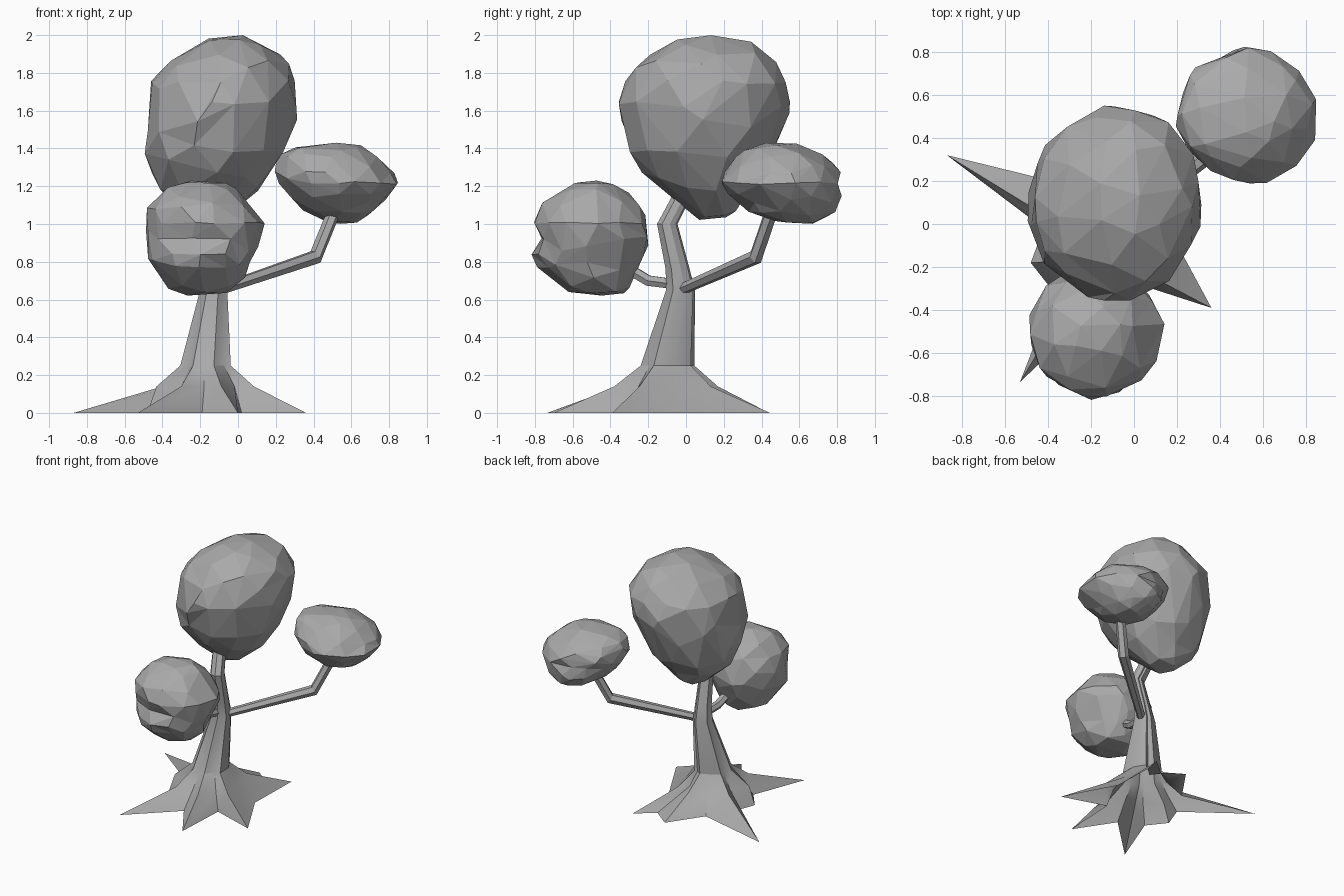
import bpy, bmesh, math, random
from mathutils import Vector

if "Cube" in bpy.data.objects:
    bpy.data.objects.remove(bpy.data.objects["Cube"])

random.seed(4)
grey = bpy.data.materials.new("plain grey")
grey.diffuse_color = (0.4, 0.4, 0.4, 1)
grey.use_nodes = True
grey.node_tree.nodes["Principled BSDF"].inputs["Base Color"].default_value = grey.diffuse_color


def finish(bm, name, smooth=False):
    bmesh.ops.recalc_face_normals(bm, faces=bm.faces)
    mesh = bpy.data.meshes.new(name)
    bm.to_mesh(mesh)
    bm.free()
    mesh.materials.append(grey)
    ob = bpy.data.objects.new(name, mesh)
    bpy.context.collection.objects.link(ob)
    bpy.ops.object.select_all(action='DESELECT')
    ob.select_set(True)
    bpy.context.view_layer.objects.active = ob
    if smooth:
        bpy.ops.object.shade_smooth_by_angle(angle=math.radians(30))
    return ob


def loft(bm, rings, cap_start=False):
    loops = [[bm.verts.new(p) for p in ring] for ring in rings]
    n = len(loops[0])
    for a, b in zip(loops, loops[1:]):
        for i in range(n):
            j = (i + 1) % n
            bm.faces.new((a[i], a[j], b[j], b[i]))
    bm.faces.new(loops[-1])
    if cap_start:
        bm.faces.new(loops[0][::-1])


# Trunk: star of root tips and valleys on the ground, drawn up into a bent stem
star = [(-.53, -.735), (-.19, -.41), (0, -.70), (.02, -.28), (.36, -.39),
        (.15, 0), (.16, .445), (.02, .33), (-.12, .44), (-.30, .18),
        (-.87, .32), (-.42, -.02), (-.48, -.18), (-.37, -.32)]
cx, cy = -.16, -.10
angles = [math.atan2(y - cy, x - cx) for x, y in star]
# height, centre x, centre y, ridge radius, valley radius
levels = [(.14, -.16, -.11, .28, .20), (.25, -.165, -.10, .145, .13),
          (.65, -.125, -.03, .078, .07), (.76, -.12, -.045, .065, .06),
          (1.0, -.11, -.10, .055, .05), (1.25, -.17, .03, .05, .045)]
rings = [[(x, y, 0) for x, y in star]]
for z, x, y, ridge, valley in levels:
    rings.append([(x + math.cos(a) * (valley if i % 2 else ridge),
                   y + math.sin(a) * (valley if i % 2 else ridge), z)
                  for i, a in enumerate(angles)])
bm = bmesh.new()
loft(bm, rings)
finish(bm, "trunk_and_roots", smooth=True)


# Branches: six-sided tubes along a bent path
def branch(name, path, radii):
    pts = [Vector(p) for p in path]
    rings = []
    for i, p in enumerate(pts):
        t = (pts[min(i + 1, len(pts) - 1)] - pts[max(i - 1, 0)]).normalized()
        side = t.cross(Vector((0, 0, 1))).normalized()
        up = side.cross(t)
        rings.append([p + radii[i] * (math.cos(k * math.pi / 3) * side
                                      + math.sin(k * math.pi / 3) * up)
                      for k in range(6)])
    bm = bmesh.new()
    loft(bm, rings, cap_start=True)
    finish(bm, name)


branch("right_branch", [(-.09, -.02, .655), (.41, .37, .825), (.53, .47, 1.12)],
       [.03, .04, .035])
branch("front_branch", [(-.12, -.05, .68), (-.14, -.20, .70), (-.16, -.30, .76),
                        (-.17, -.40, .85)], [.03, .032, .032, .03])


# Leaf clumps: faceted balls shaped by extents at each height (z, x0, x1, y0, y1)
def leaf_clump(name, rows, ratio):
    z0, z1 = rows[0][0], rows[-1][0]

    def extents(z):
        for a, b in zip(rows, rows[1:]):
            if z <= b[0] + 1e-5:
                t = (z - a[0]) / (b[0] - a[0])
                return [p + (q - p) * t for p, q in zip(a[1:], b[1:])]
        return rows[-1][1:]

    bm = bmesh.new()
    bmesh.ops.create_icosphere(bm, subdivisions=3, radius=1)
    for v in bm.verts:
        z = z0 + (z1 - z0) * (v.co.z + 1) / 2
        x0, x1, y0, y1 = extents(max(z0, min(z1, z)))
        r = math.hypot(v.co.x, v.co.y)
        k = random.uniform(.96, 1.04) / r if r > .01 else 0
        v.co = ((x0 + x1) / 2 + v.co.x * k * (x1 - x0) / 2,
                (y0 + y1) / 2 + v.co.y * k * (y1 - y0) / 2, z)
    ob = finish(bm, name)
    mod = ob.modifiers.new("facets", 'DECIMATE')
    mod.ratio = ratio


leaf_clump("crown_leaves", [
    (1.02, -.21, -.10, .06, .20), (1.08, -.30, 0, -.01, .27),
    (1.15, -.40, .08, -.08, .31), (1.25, -.46, .17, -.20, .40),
    (1.4, -.49, .26, -.31, .48), (1.6, -.49, .32, -.36, .54),
    (1.8, -.43, .31, -.31, .53), (1.9, -.32, .23, -.19, .44),
    (1.96, -.21, .14, -.08, .35), (2.0, -.10, .03, .02, .25)], .45)
leaf_clump("front_leaves", [
    (.62, -.28, -.10, -.55, -.34), (.67, -.38, 0, -.67, -.29),
    (.8, -.46, .06, -.81, -.24), (.85, -.47, .08, -.81, -.21),
    (.91, -.48, .11, -.77, -.20), (.97, -.50, .16, -.80, -.20),
    (1.1, -.47, .06, -.79, -.24), (1.18, -.41, 0, -.67, -.32),
    (1.23, -.28, -.10, -.56, -.44)], .42)
leaf_clump("right_leaves", [
    (1.0, .50, .62, .54, .68), (1.05, .38, .71, .35, .78),
    (1.12, .30, .76, .27, .82), (1.2, .23, .86, .19, .81),
    (1.27, .20, .82, .21, .81), (1.35, .21, .76, .26, .75),
    (1.4, .27, .68, .32, .65), (1.43, .45, .60, .42, .56)], .42)
